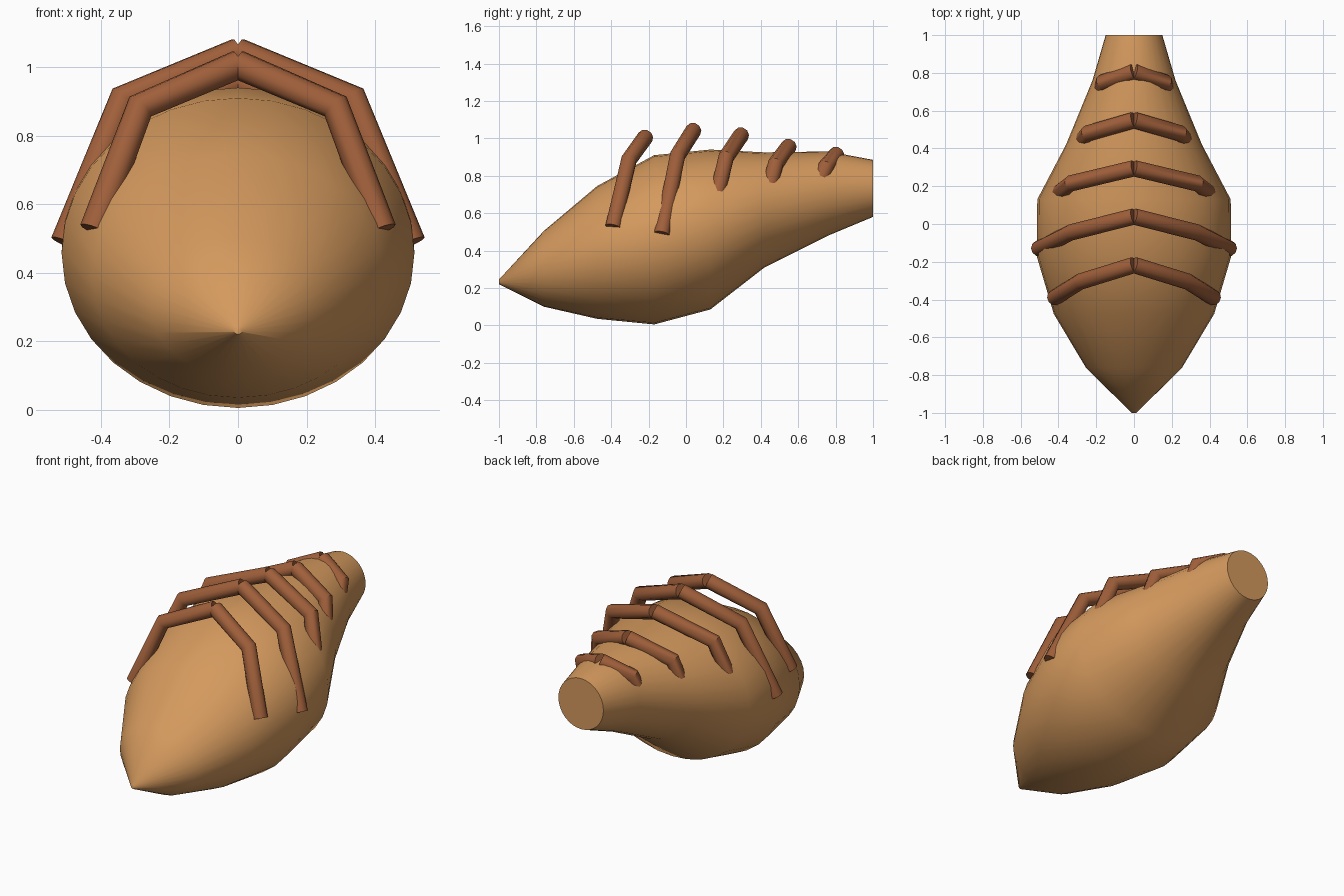
import bpy, bmesh
from math import sin, cos, pi, radians

cube = bpy.data.objects.get("Cube")
if cube:
    bpy.data.objects.remove(cube, do_unlink=True)


def make_material(name, colour):
    mat = bpy.data.materials.new(name)
    mat.use_nodes = True
    mat.diffuse_color = (*colour, 1)
    mat.node_tree.nodes["Principled BSDF"].inputs["Base Color"].default_value = (*colour, 1)
    return mat


def select_only(obj):
    bpy.ops.object.select_all(action="DESELECT")
    obj.select_set(True)
    bpy.context.view_layer.objects.active = obj


tan = make_material("warm tan", (0.66, 0.32, 0.11))
brown = make_material("reddish brown", (0.35, 0.115, 0.043))

# Body: elliptical sections lofted from the front tip to the open neck
# Each section: y, bottom z, top z, half width
SECTIONS = [
    (-1.0, 0.22, 0.245, 0.013),
    (-0.76, 0.10, 0.505, 0.255),
    (-0.475, 0.035, 0.745, 0.425),
    (-0.17, 0.005, 0.91, 0.515),
    (0.13, 0.085, 0.94, 0.512),
    (0.42, 0.31, 0.925, 0.36),
    (0.76, 0.48, 0.93, 0.22),
    (1.0, 0.58, 0.885, 0.15),
]
SIDES = 32
bm = bmesh.new()
rings = []
for y, low, high, width in SECTIONS:
    angles = [2 * pi * i / SIDES for i in range(SIDES)]
    rings.append([bm.verts.new((width * sin(a), y, (low + high) / 2 + (high - low) / 2 * cos(a)))
                  for a in angles])
for a, b in zip(rings, rings[1:]):
    for i in range(SIDES):
        j = (i + 1) % SIDES
        bm.faces.new((a[i], a[j], b[j], b[i]))
bm.faces.new(rings[0])
bm.faces.new(rings[-1])
bmesh.ops.recalc_face_normals(bm, faces=bm.faces)
mesh = bpy.data.meshes.new("body")
bm.to_mesh(mesh)
bm.free()
mesh.materials.append(tan)
body = bpy.data.objects.new("body", mesh)
bpy.context.collection.objects.link(body)
select_only(body)
bpy.ops.object.shade_smooth_by_angle(angle=radians(50))

# Ribs: bent tubes in pairs, each given as apex, knee and end
RIBS = [
    ((0, -0.217, 1.007), (0.285, -0.305, 0.885), (0.42, -0.39, 0.525)),
    ((0, 0.04, 1.043), (0.335, -0.045, 0.908), (0.505, -0.13, 0.487)),
    ((0, 0.295, 1.018), (0.335, 0.215, 0.90), (0.44, 0.13, 0.55)),
    ((0, 0.55, 0.957), (0.245, 0.48, 0.865), (0.30, 0.41, 0.6)),
    ((0, 0.805, 0.915), (0.165, 0.75, 0.85), (0.19, 0.66, 0.65)),
]


def make_rib(name, points, side):
    curve = bpy.data.curves.new(name, "CURVE")
    curve.dimensions = "3D"
    curve.bevel_depth = 0.043
    curve.bevel_resolution = 3
    curve.use_fill_caps = True
    spline = curve.splines.new("POLY")
    spline.points.add(len(points) - 1)
    for target, (x, y, z) in zip(spline.points, points):
        target.co = (side * x, y, z, 1)
    curve.materials.append(brown)
    obj = bpy.data.objects.new(name, curve)
    bpy.context.collection.objects.link(obj)
    select_only(obj)
    bpy.ops.object.convert(target="MESH")
    # Join the end caps to the tube wall and keep the normals outward
    rib = bpy.context.object
    bm = bmesh.new()
    bm.from_mesh(rib.data)
    bmesh.ops.remove_doubles(bm, verts=bm.verts, dist=0.0005)
    bmesh.ops.recalc_face_normals(bm, faces=bm.faces)
    bm.to_mesh(rib.data)
    bm.free()
    bpy.ops.object.shade_smooth_by_angle(angle=radians(40))


for number, points in enumerate(RIBS, 1):
    for label, side in (("left", 1), ("right", -1)):
        make_rib(f"{label}_rib_{number}", points, side)
